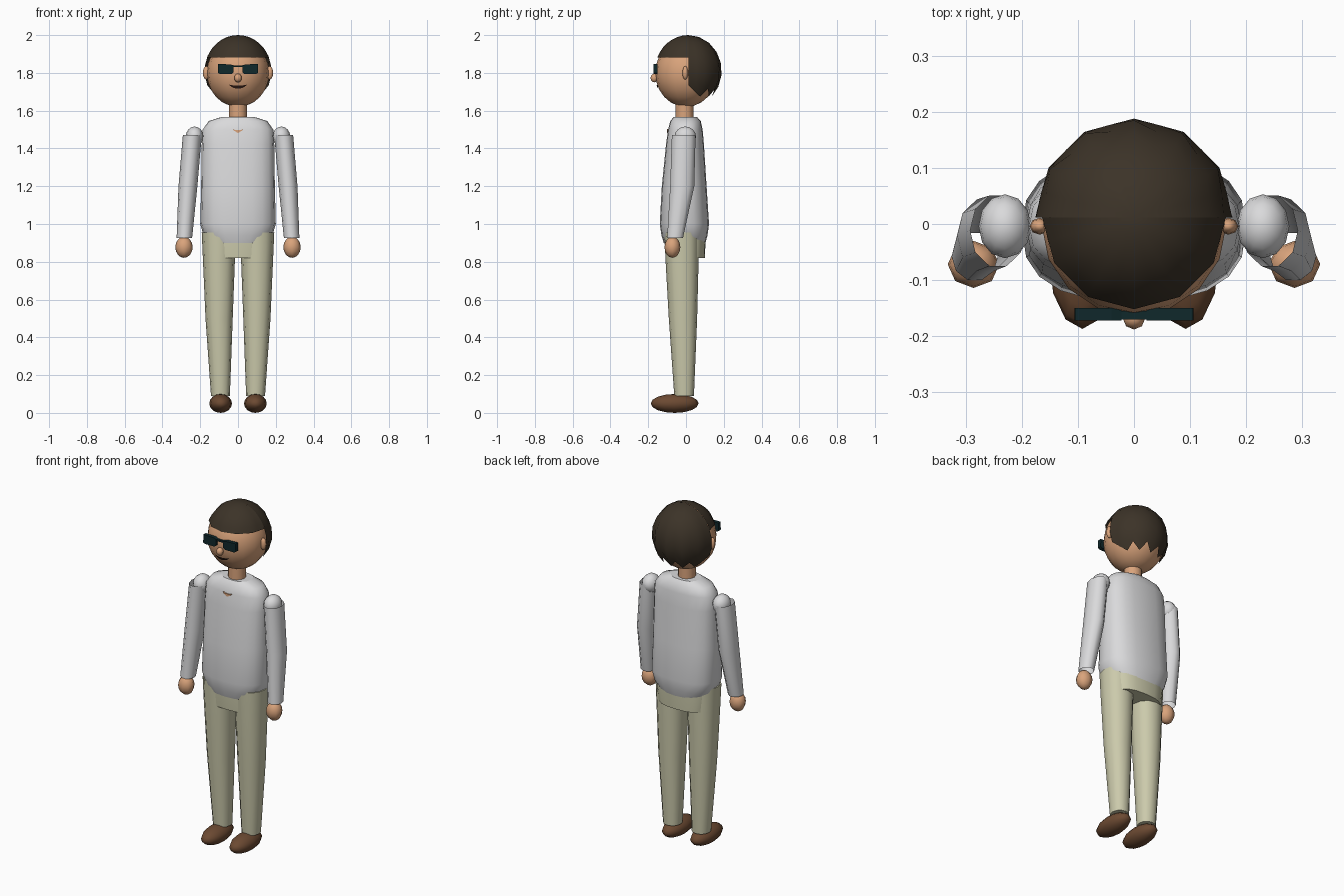
import bpy, bmesh, math
from mathutils import Matrix, Vector

if "Cube" in bpy.data.objects:
    bpy.data.objects.remove(bpy.data.objects["Cube"])


def material(name, rgb):
    m = bpy.data.materials.new(name)
    m.diffuse_color = (*rgb, 1)
    m.use_nodes = True
    m.node_tree.nodes["Principled BSDF"].inputs["Base Color"].default_value = m.diffuse_color
    return m


SKIN = material("skin", (0.70, 0.37, 0.20))
HAIR = material("dark brown hair", (0.045, 0.033, 0.021))
SHIRT = material("light grey shirt", (0.70, 0.70, 0.71))
PANTS = material("khaki trousers", (0.60, 0.59, 0.41))
SHOE = material("brown leather", (0.15, 0.068, 0.032))
GLASS = material("dark glasses", (0.005, 0.021, 0.024))
LIP = material("dark mouth", (0.03, 0.012, 0.008))


def finish(name, bm, mat, smooth=True):
    bmesh.ops.recalc_face_normals(bm, faces=bm.faces)
    for f in bm.faces:
        f.smooth = smooth and len(f.verts) <= 4
    me = bpy.data.meshes.new(name)
    bm.to_mesh(me)
    bm.free()
    me.materials.append(mat)
    ob = bpy.data.objects.new(name, me)
    bpy.context.collection.objects.link(ob)
    return ob


def ellipsoid(name, mat, centre, radii, seg=12, rings=8):
    bm = bmesh.new()
    bmesh.ops.create_uvsphere(bm, u_segments=seg, v_segments=rings, radius=1,
                              matrix=Matrix.Translation(centre) @ Matrix.Diagonal((*radii, 1)))
    return finish(name, bm, mat)


def loft(name, mat, rings, n=16, power=2.0, cap=True):
    """Skin horizontal rings given as (x, y, z, rx, ry)."""
    bm = bmesh.new()
    loops = []
    for x, y, z, rx, ry in rings:
        loop = []
        for i in range(n):
            a = 2 * math.pi * i / n
            c, s = math.cos(a), math.sin(a)
            px = math.copysign(abs(c) ** (2 / power), c)
            py = math.copysign(abs(s) ** (2 / power), s)
            loop.append(bm.verts.new((x + rx * px, y + ry * py, z)))
        loops.append(loop)
    for a, b in zip(loops, loops[1:]):
        for i in range(n):
            j = (i + 1) % n
            bm.faces.new((a[i], a[j], b[j], b[i]))
    if cap:
        bm.faces.new(loops[0])
        bm.faces.new(loops[-1])
    return finish(name, bm, mat)


def plate(name, mat, outline, y, depth):
    """Extrude an x-z outline backwards from y."""
    bm = bmesh.new()
    f = bm.faces.new([bm.verts.new((x, y, z)) for x, z in outline])
    ext = bmesh.ops.extrude_face_region(bm, geom=[f])
    verts = [v for v in ext["geom"] if isinstance(v, bmesh.types.BMVert)]
    bmesh.ops.translate(bm, verts=verts, vec=(0, depth, 0))
    return finish(name, bm, mat, smooth=False)


# Head and face
ellipsoid("head", SKIN, (0, 0, 1.80), (0.165, 0.163, 0.18), 16, 12)
ellipsoid("nose", SKIN, (0, -0.168, 1.773), (0.02, 0.02, 0.023), 8, 6)
loft("neck", SKIN, [(0, -0.008, 1.53, 0.048, 0.048), (0, -0.008, 1.66, 0.048, 0.048)], 12)

# Hair: faceted shell with a straight fringe and a toothed back edge
bm = bmesh.new()
HC, HR, HZ, ROWS = Vector((0, 0.012, 1.81)), 0.177, 0.19, 7
teeth = [1.735, 1.70, 1.675, 1.715, 1.675, 1.72, 1.675]
columns = [(a, teeth[min(a, 180 - a) // 15]) for a in range(0, 181, 15)]
columns += [(a, 1.882) for a in range(180, 361, 15)]
grid = []
for a, low in columns:
    r = HR * (1 if a % 30 == 0 else math.cos(math.radians(15)))
    end = math.acos((low - HC.z) / HZ)
    col = []
    for k in range(ROWS + 1):
        t = end * k / ROWS
        col.append(bm.verts.new(HC + Vector((r * math.sin(t) * math.cos(math.radians(a)),
                                             r * math.sin(t) * math.sin(math.radians(a)),
                                             HZ * math.cos(t)))))
    grid.append(col)
for c, d in zip(grid, grid[1:]):
    if (c[-1].co.xy - d[-1].co.xy).length < 0.012:
        continue
    for k in range(ROWS):
        bm.faces.new((c[k], c[k + 1], d[k + 1], d[k]))
bmesh.ops.remove_doubles(bm, verts=bm.verts, dist=0.0005)
finish("hair", bm, HAIR)

# Glasses
for s in (-1, 1):
    lens = [(0.022, 1.84), (0.04, 1.845), (0.105, 1.847), (0.106, 1.80),
            (0.095, 1.794), (0.035, 1.794), (0.024, 1.802)]
    plate("lens", GLASS, [(s * x, z) for x, z in lens], -0.172, 0.022)
plate("glasses_bridge", GLASS, [(-0.03, 1.83), (0.03, 1.83), (0.03, 1.84), (-0.03, 1.84)],
      -0.17, 0.015)

# Mouth: thin smiling strip wrapped on the face
bm = bmesh.new()
prev = None
for i in range(9):
    x = -0.045 + 0.09 * i / 8
    mid = 1.724 + 0.012 * (x / 0.045) ** 2
    half = 0.002 + 0.006 * (1 - (x / 0.045) ** 2)
    pair = []
    for z in (mid - half, mid + half):
        k = 1 - (x / 0.165) ** 2 - ((z - 1.8) / 0.18) ** 2
        pair.append(bm.verts.new((x, -0.163 * math.sqrt(k) - 0.004, z)))
    if prev:
        bm.faces.new((prev[0], pair[0], pair[1], prev[1]))
    prev = pair
bmesh.ops.solidify(bm, geom=bm.faces[:], thickness=0.006)
finish("mouth", bm, LIP, smooth=False)

# Shirt body: z, half width, front y, back y
body = [(0.90, 0.15, -0.118, 0.103), (0.94, 0.182, -0.13, 0.114), (1.0, 0.2, -0.139, 0.122),
        (1.2, 0.195, -0.128, 0.109), (1.42, 0.192, -0.106, 0.095), (1.50, 0.187, -0.095, 0.088),
        (1.545, 0.155, -0.083, 0.078), (1.567, 0.085, -0.065, 0.058)]
loft("shirt_body", SHIRT, [(0, (f + b) / 2, z, w, (b - f) / 2) for z, w, f, b in body],
     20, 2.5)
plate("collar_opening", SKIN, [(-0.028, 1.503), (-0.012, 1.497), (0, 1.499), (0.012, 1.497),
                               (0.028, 1.503), (0.02, 1.493), (0, 1.482), (-0.02, 1.493)],
      -0.101, 0.009)

# Hips
loft("hips", PANTS, [(0, -0.004, 0.82, 0.155, 0.104), (0, -0.005, 0.9, 0.165, 0.108),
                     (0, -0.005, 0.95, 0.165, 0.108)], 20, 2.5)

# Paired limbs, ears and shoes
for s in (-1, 1):
    ellipsoid("ear", SKIN, (s * 0.168, -0.004, 1.80), (0.018, 0.015, 0.036), 8, 6)
    ellipsoid("shoulder", SHIRT, (s * 0.23, -0.004, 1.462), (0.047, 0.057, 0.054), 12, 8)
    loft("sleeve", SHIRT, [(s * 0.242, -0.012, 1.47, 0.05, 0.066),
                           (s * 0.265, -0.02, 1.2, 0.05, 0.067),
                           (s * 0.284, -0.058, 0.925, 0.041, 0.044)], 10, cap=False)
    ellipsoid("hand", SKIN, (s * 0.286, -0.072, 0.877), (0.046, 0.042, 0.056), 8, 8)
    loft("trouser_leg", PANTS, [(s * 0.093, -0.01, 0.09, 0.05, 0.052),
                                (s * 0.1, -0.016, 0.5, 0.072, 0.075),
                                (s * 0.101, -0.021, 0.82, 0.085, 0.088),
                                (s * 0.1, -0.022, 0.955, 0.092, 0.092)], 12, 2.2)
    ellipsoid("shoe", SHOE, (s * 0.092, -0.06, 0.05), (0.06, 0.127, 0.05), 12, 8)
